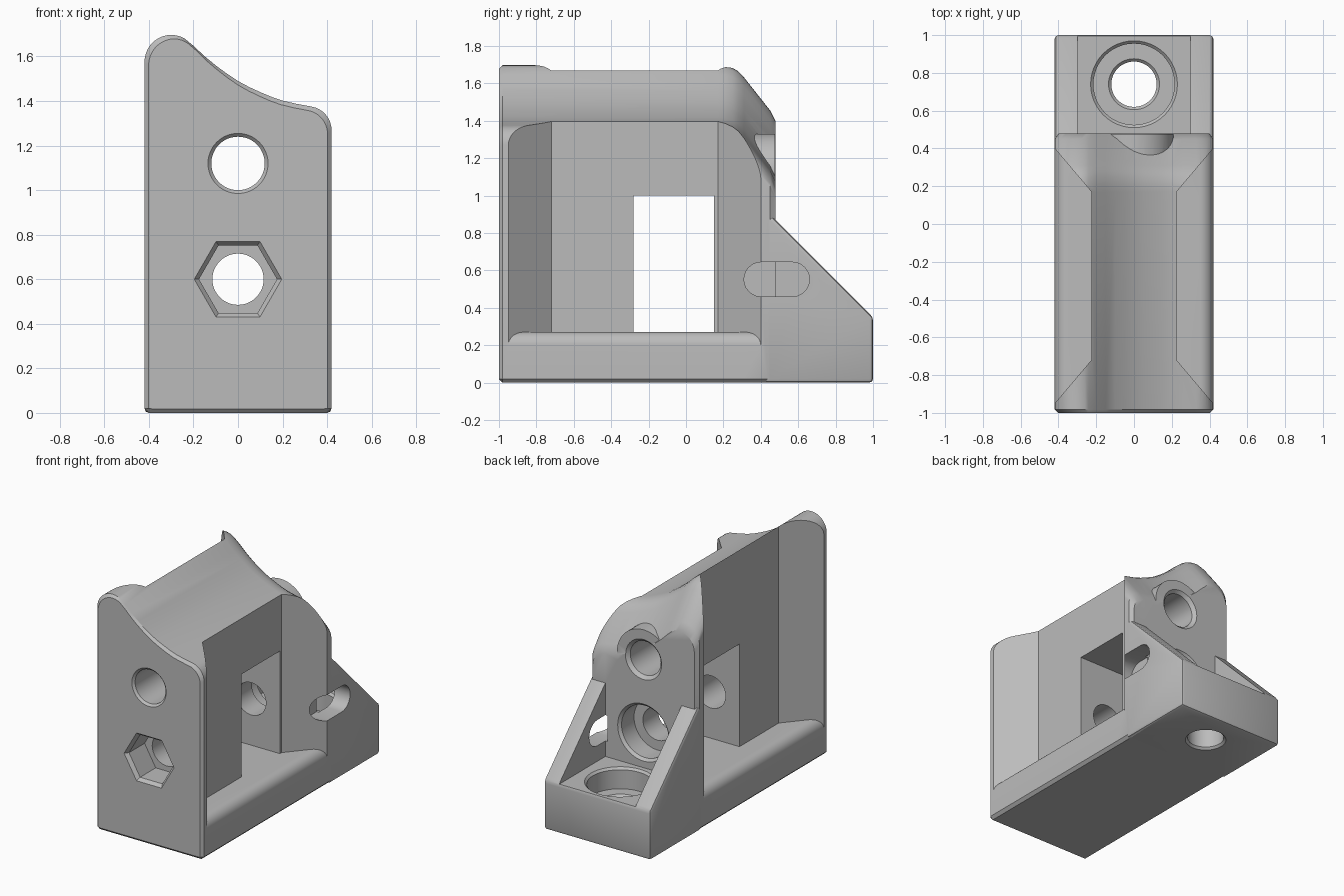
import bpy, bmesh, math

cube = bpy.data.objects.get("Cube")
if cube:
    bpy.data.objects.remove(cube, do_unlink=True)

grey = bpy.data.materials.new("plain_grey")
grey.use_nodes = True
grey.diffuse_color = (0.5, 0.5, 0.5, 1)
grey.node_tree.nodes["Principled BSDF"].inputs["Base Color"].default_value = (0.5, 0.5, 0.5, 1)


def loft(name, rings):
    """Closed solid through a list of rings with equal point counts."""
    bm = bmesh.new()
    rows = [[bm.verts.new(p) for p in ring] for ring in rings]
    n = len(rows[0])
    for a, b in zip(rows, rows[1:]):
        for i in range(n):
            j = (i + 1) % n
            bm.faces.new((a[i], a[j], b[j], b[i]))
    bm.faces.new(rows[0])
    bm.faces.new(rows[-1])
    bmesh.ops.recalc_face_normals(bm, faces=bm.faces)
    mesh = bpy.data.meshes.new(name)
    bm.to_mesh(mesh)
    bm.free()
    mesh.materials.append(grey)
    obj = bpy.data.objects.new(name, mesh)
    bpy.context.collection.objects.link(obj)
    return obj


def box(name, x, y, z):
    return loft(name, [[(x[0], y[0], h), (x[1], y[0], h), (x[1], y[1], h), (x[0], y[1], h)] for h in z])


def turned(name, profile, axis, centre, sides=48):
    """Solid of revolution; profile holds (radius, position along axis)."""
    rings = []
    for r, t in profile:
        ring = []
        for i in range(sides):
            a = math.tau * i / sides
            u, v = r * math.cos(a), r * math.sin(a)
            ring.append((u, t, centre + v) if axis == "y" else (u, centre + v, t))
        rings.append(ring)
    return loft(name, rings)


def combine(target, tool, operation="DIFFERENCE"):
    mod = target.modifiers.new(tool.name, "BOOLEAN")
    mod.operation = operation
    mod.solver = "EXACT"
    mod.object = tool
    apply(target, mod)
    bpy.data.objects.remove(tool, do_unlink=True)


def apply(obj, mod):
    bpy.ops.object.select_all(action="DESELECT")
    bpy.context.view_layer.objects.active = obj
    obj.select_set(True)
    bpy.ops.object.modifier_apply(modifier=mod.name)


# Upper outline: rounded high shoulder, concave saddle, rounded low shoulder
W = 0.42
top = [(-0.3 + 0.12 * math.cos(math.radians(a)), 1.575 + 0.122 * math.sin(math.radians(a)))
       for a in range(180, 59, -10)]
top += [(-0.2, 1.648), (-0.15, 1.601), (-0.1, 1.56), (-0.05, 1.523), (0, 1.49), (0.05, 1.463),
        (0.1, 1.44), (0.15, 1.419), (0.2, 1.402), (0.26, 1.388)]
top += [(0.31 + 0.11 * math.cos(math.radians(a)), 1.27 + 0.107 * math.sin(math.radians(a)))
        for a in range(80, -1, -10)]
outline = [(W, 0.02), (W - 0.02, 0), (0.02 - W, 0), (-W, 0.02)]


def section(y, drop=0, inset=0):
    s = 1 - inset / W
    ring = [(x * s, y, max(z, inset)) for x, z in outline]
    return ring + [(x * s, y, z - drop - inset) for x, z in top]


# Main body with its rear top falling away
body = loft("bracket_body", [
    section(-1, 0, 0.018), section(-0.982), section(0.17), section(0.21, 0.003), section(0.25, 0.015),
    section(0.28, 0.033), section(0.31, 0.065), section(0.45, 0.242), section(0.478, 0.278, 0.02)])

# Rear foot and side gussets
side = [(0.42, 0), (1, 0), (1, 0.35), (0.46, 0.89), (0.42, 0.89)]
foot = loft("rear_foot", [[(x, y, z) for y, z in side] for x in (-W, W)])
bevel = foot.modifiers.new("edge_bevel", "BEVEL")
bevel.width = 0.02
bevel.segments = 2
apply(foot, bevel)
combine(body, foot, "UNION")
combine(body, box("foot_pocket", (-0.3, 0.3), (0.478, 1.2), (0.35, 1.2)))

# Side recesses with slanted ends and a rounded ledge
ledge = [(0.225, 0.27)]
ledge += [(0.35 + 0.07 * math.sin(math.radians(a)), 0.2 + 0.07 * math.cos(math.radians(a)))
          for a in range(0, 91, 10)]
ledge += [(0.6, 0.2)]
for s in (-1, 1):
    rings = []
    for x, z in ledge:
        flare = (x - 0.225) * 1.18
        y0, y1 = -0.72 - flare, 0.17 + flare
        rings.append([(s * x, y0, z), (s * x, y1, z), (s * x, y1, 2), (s * x, y0, 2)])
    combine(body, loft("side_recess", rings))

# Boss around the upper bore
combine(body, turned("upper_boss", [(0.21, 0.25), (0.21, 0.476)], "y", 1.12), "UNION")

# Window through the web
combine(body, box("web_window", (-0.6, 0.6), (-0.28, 0.15), (0.27, 1.0)))

# Upper bore, chamfered at both ends
combine(body, turned("upper_bore", [(0.145, -1.01), (0.12, -0.985), (0.12, 0.455), (0.15, 0.485)], "y", 1.12))

# Lower bore with a rear counterbore and a front hexagonal pocket
combine(body, turned("lower_bore", [(0.115, -0.9), (0.115, 0.32), (0.185, 0.32), (0.185, 0.46),
                                    (0.21, 0.485)], "y", 0.6))
combine(body, turned("hex_pocket", [(0.205, -1.01), (0.175, -0.975), (0.175, -0.8)], "y", 0.6, 6))

# Foot bore with a counterbore
combine(body, turned("foot_bore", [(0.145, -0.01), (0.12, 0.015), (0.12, 0.185), (0.135, 0.2), (0.215, 0.2),
                                   (0.215, 0.335), (0.24, 0.36)], "z", 0.74))

# Rounded slot through one gusset
slot = []
for i in range(26):
    a = -math.pi / 2 + math.pi * (i if i < 13 else i - 1) / 12
    shift = 0.083 if i < 13 else -0.083
    slot.append((0.485 + shift + 0.092 * math.cos(a), 0.552 + 0.092 * math.sin(a)))
combine(body, loft("gusset_slot", [[(x, y, z) for y, z in slot] for x in (0.285, 0.6)]))

bpy.ops.object.select_all(action="DESELECT")
body.select_set(True)
bpy.context.view_layer.objects.active = body
bpy.ops.object.shade_smooth_by_angle(angle=math.radians(28))
